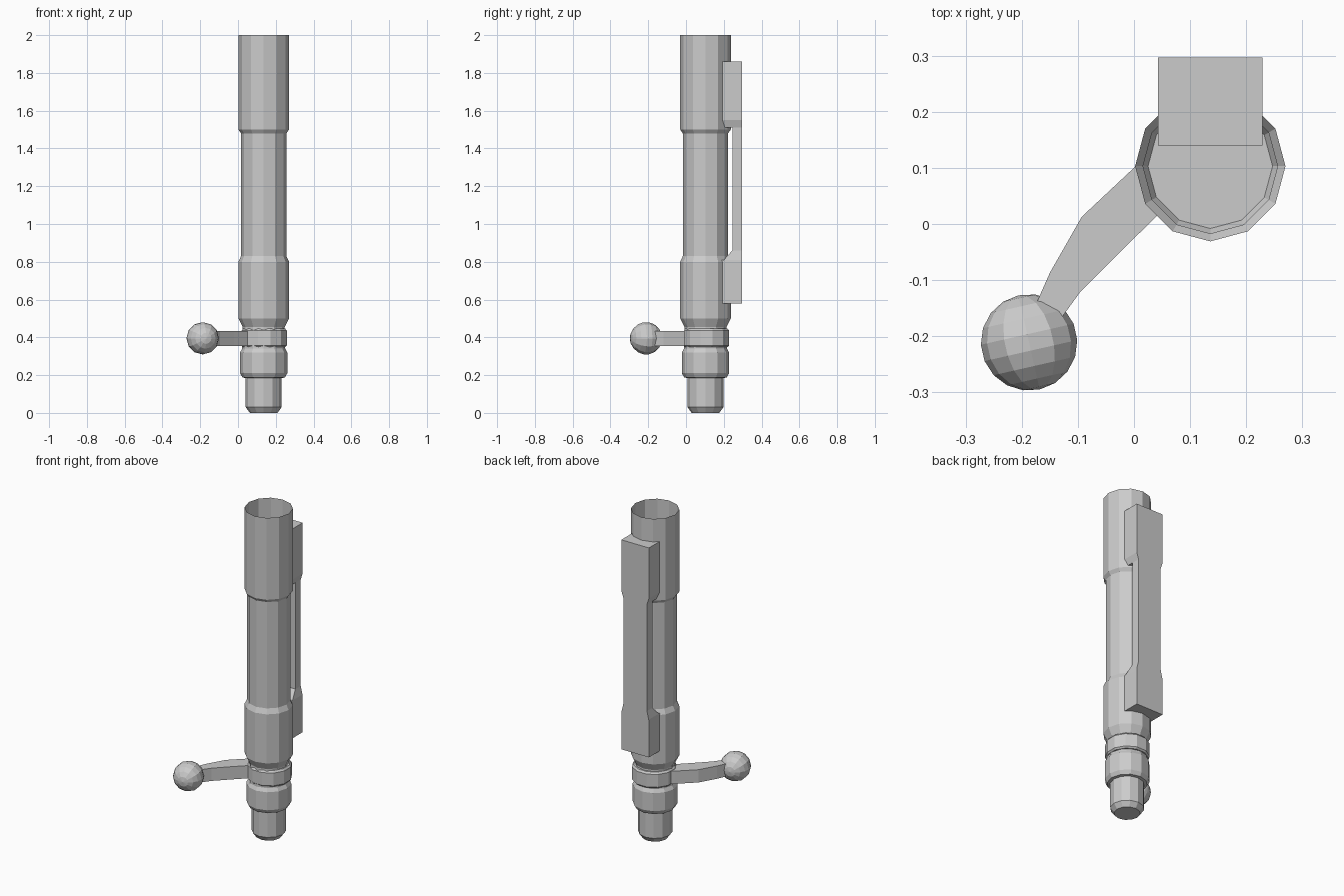
import bpy, bmesh
from math import cos, sin, pi
from mathutils import Matrix, Vector

if "Cube" in bpy.data.objects:
    bpy.data.objects.remove(bpy.data.objects["Cube"])

CX, CY = 0.136, 0.103


def finish(bm, name):
    bmesh.ops.recalc_face_normals(bm, faces=bm.faces)
    mesh = bpy.data.meshes.new(name)
    bm.to_mesh(mesh)
    bm.free()
    obj = bpy.data.objects.new(name, mesh)
    bpy.context.collection.objects.link(obj)
    return obj


def loft(name, sections, cap_start=True, cap_end=True):
    """Skin a list of closed point loops."""
    bm = bmesh.new()
    loops = [[bm.verts.new(p) for p in s] for s in sections]
    n = len(loops[0])
    for a, b in zip(loops, loops[1:]):
        for i in range(n):
            j = (i + 1) % n
            bm.faces.new((a[i], a[j], b[j], b[i]))
    if cap_start:
        bm.faces.new(loops[0][::-1])
    if cap_end:
        bm.faces.new(loops[-1])
    return finish(bm, name)


def turned(name, profile, cx=CX, cy=CY, n=12, turn=0.0, **caps):
    """Turned part from (radius, z) pairs."""
    return loft(name, [[(cx + r * cos(2 * pi * i / n + turn),
                         cy + r * sin(2 * pi * i / n + turn), z)
                        for i in range(n)] for r, z in profile], **caps)


# Main tube, open at the top
turned("main_tube", [(0.111, 0.455), (0.134, 0.50), (0.134, 0.80), (0.12, 0.83),
                     (0.12, 1.48), (0.134, 1.50), (0.134, 2.0)],
       cap_start=False, cap_end=False)

# Rear plug with the inner core running up through the collar
turned("rear_plug", [(0.073, 0.0), (0.095, 0.03), (0.095, 0.185), (0.112, 0.187),
                     (0.125, 0.21), (0.125, 0.32), (0.114, 0.34), (0.111, 0.455)])

# Collar carrying the handle
turned("handle_collar", [(0.115, 0.348), (0.124, 0.357), (0.124, 0.435), (0.115, 0.446)],
       cx=0.139, cy=0.109, turn=pi / 12)

# Bent handle arm: left and right edge points along its path
edges = [((0.03, 0.127), (0.08, 0.045)), ((0.003, 0.103), (0.05, 0.023)),
         ((-0.093, 0.013), (-0.02, -0.045)), ((-0.15, -0.087), (-0.095, -0.12)),
         ((-0.178, -0.15), (-0.135, -0.175))]
loft("handle_arm", [[(*a, 0.355), (*b, 0.355), (*b, 0.433), (*a, 0.433)] for a, b in edges])

# Ball knob, pole facing forward
bm = bmesh.new()
rot = Vector((0.22, -0.97, 0)).to_track_quat('Z', 'Y').to_matrix().to_4x4()
bmesh.ops.create_uvsphere(bm, u_segments=12, v_segments=9, radius=0.086,
                          matrix=Matrix.Translation((-0.187, -0.211, 0.395)) @ rot)
finish(bm, "handle_ball")

# Back bar: thick ends sunk into the tube, thin waist between (z, inner y, half width)
bar = [(0.58, 0.14, 0.093), (0.80, 0.14, 0.093), (0.81, 0.20, 0.092), (0.86, 0.245, 0.08),
       (1.51, 0.245, 0.08), (1.51, 0.14, 0.08), (1.55, 0.14, 0.093), (1.86, 0.14, 0.093)]
loft("back_bar", [[(CX - h, y, z), (CX + h, y, z), (CX + h, 0.297, z), (CX - h, 0.297, z)]
                  for z, y, h in bar])
